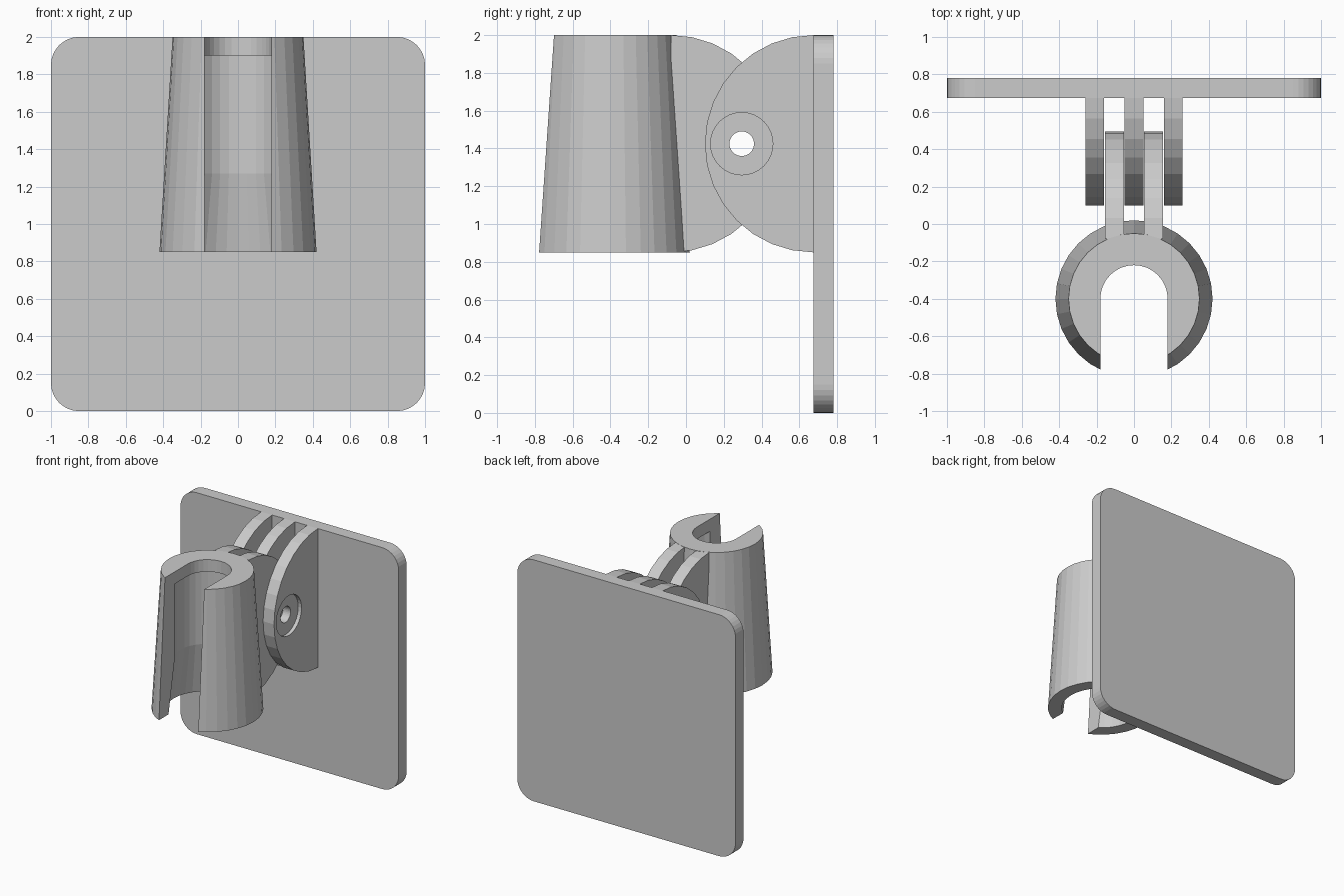
import bpy
import bmesh
from math import sin, cos, pi
from mathutils import Vector

cube = bpy.data.objects.get("Cube")
if cube:
    bpy.data.objects.remove(cube, do_unlink=True)

grey = bpy.data.materials.new("plain grey")
grey.use_nodes = True
GREY = (0.6, 0.6, 0.6, 1)
grey.diffuse_color = GREY
grey.node_tree.nodes["Principled BSDF"].inputs["Base Color"].default_value = GREY

TOP, BOTTOM = 2.0, 0.85
MID = (TOP + BOTTOM) / 2
LUG_R = (TOP - BOTTOM) / 2
CUP_Y, PIN_Y, PLATE_Y = -0.4, 0.295, 0.675


def arc(cx, cy, r, start, end, n):
    """Points along an arc, both ends included."""
    return [(cx + r * cos(start + (end - start) * i / n),
             cy + r * sin(start + (end - start) * i / n)) for i in range(n + 1)]


def finish(name, bm):
    bmesh.ops.recalc_face_normals(bm, faces=bm.faces)
    mesh = bpy.data.meshes.new(name)
    bm.to_mesh(mesh)
    bm.free()
    mesh.materials.append(grey)
    obj = bpy.data.objects.new(name, mesh)
    bpy.context.collection.objects.link(obj)
    return obj


def prism(name, outline, axis, lo, hi):
    """Extrude a 2D outline along an axis: x (yz), y (xz) or z (xy)."""
    place = {"x": lambda a, b: (lo, a, b),
             "y": lambda a, b: (a, lo, b),
             "z": lambda a, b: (a, b, lo)}[axis]
    bm = bmesh.new()
    face = bm.faces.new([bm.verts.new(place(a, b)) for a, b in outline])
    new = bmesh.ops.extrude_face_region(bm, geom=[face])["geom"]
    step = Vector(["xyz"[i] == axis for i in range(3)]) * (hi - lo)
    bmesh.ops.translate(bm, vec=step,
                        verts=[v for v in new if isinstance(v, bmesh.types.BMVert)])
    return finish(name, bm)


def turned(name, profile, sides=32):
    """Stack rings of (radius, height) about the cup axis and cap both ends."""
    bm = bmesh.new()
    rings = [[bm.verts.new((x, y, z))
              for x, y in arc(0, CUP_Y, r, 0, 2 * pi, sides)[:-1]] for r, z in profile]
    for a, b in zip(rings, rings[1:]):
        for i in range(sides):
            j = (i + 1) % sides
            bm.faces.new((a[i], a[j], b[j], b[i]))
    bm.faces.new(rings[0])
    bm.faces.new(rings[-1])
    return finish(name, bm)


def cut(obj, *cutters):
    """Subtract the cutters, bake the result and drop the cutters."""
    for c in cutters:
        c.hide_render = True
        mod = obj.modifiers.new("cut", "BOOLEAN")
        mod.operation, mod.solver, mod.object = "DIFFERENCE", "EXACT", c
    graph = bpy.context.evaluated_depsgraph_get()
    mesh = bpy.data.meshes.new_from_object(obj.evaluated_get(graph))
    obj.modifiers.clear()
    obj.data = mesh
    for c in cutters:
        bpy.data.objects.remove(c, do_unlink=True)


def pin_cutter(radius, lo, hi):
    return prism("pin_cutter", arc(PIN_Y, MID, radius, 0, 2 * pi, 32)[:-1], "x", lo, hi)


# Back plate with rounded corners
R = 0.15
corners = [(1 - R, TOP - R), (R - 1, TOP - R), (R - 1, R), (1 - R, R)]
outline = []
for k, (x, z) in enumerate(corners):
    outline += arc(x, z, R, k * pi / 2, (k + 1) * pi / 2, 8)
prism("back_plate", outline, "y", PLATE_Y, 0.78)

# Three hinge lugs on the plate, the outer two with shallow pin recesses
half = arc(PLATE_Y, MID, LUG_R, pi / 2, 3 * pi / 2, 16)
half = [(PLATE_Y + 0.01, TOP)] + half + [(PLATE_Y + 0.01, BOTTOM)]
for name, lo, hi in (("right", -0.26, -0.16), ("middle", -0.05, 0.05), ("left", 0.16, 0.26)):
    lug = prism(name + "_plate_lug", half, "x", lo, hi)
    tools = [pin_cutter(0.065, lo - 0.1, hi + 0.1)]
    if name == "left":
        tools.append(pin_cutter(0.165, hi - 0.03, hi + 0.1))
    elif name == "right":
        tools.append(pin_cutter(0.165, lo - 0.1, lo + 0.03))
    cut(lug, *tools)

# Two hinge lugs on the cup, between the plate lugs
half = arc(-0.08, MID, LUG_R, -pi / 2, pi / 2, 16)
for name, lo, hi in (("right", -0.155, -0.053), ("left", 0.053, 0.155)):
    cut(prism(name + "_cup_lug", half, "x", lo, hi), pin_cutter(0.065, lo - 0.1, hi + 0.1))

# Tapered cup: bored from below, slotted at the front, with a lip at the top
cup = turned("holder_cup", [(0.42, BOTTOM), (0.35, TOP)])
bore = turned("bore_cutter", [(0.326, BOTTOM - 0.1), (0.25, 1.27), (0.25, 1.9)])
slot = prism("slot_cutter", arc(0, CUP_Y, 0.18, 0, pi, 16) + [(-0.18, -1), (0.18, -1)],
             "z", BOTTOM - 0.2, TOP + 0.2)
cut(cup, bore, slot)
